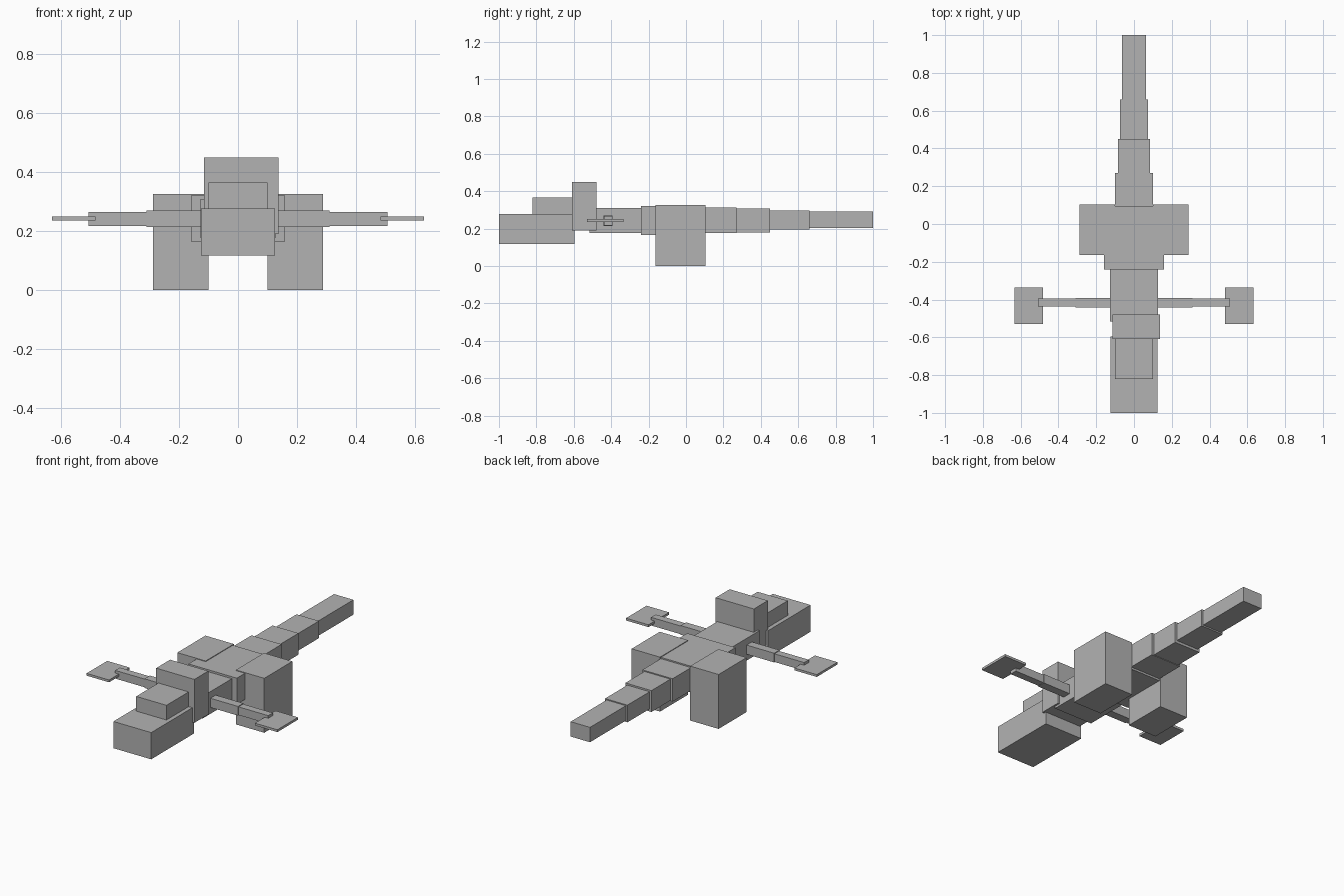
import bpy
import bmesh
from mathutils import Vector

cube = bpy.data.objects.get("Cube")
if cube:
    bpy.data.objects.remove(cube, do_unlink=True)

# Single plain grey finish
grey = bpy.data.materials.new("plain grey")
grey.use_nodes = True
colour = (0.45, 0.45, 0.45, 1.0)
grey.diffuse_color = colour
grey.node_tree.nodes["Principled BSDF"].inputs["Base Color"].default_value = colour


def block(name, x, y, z):
    """Flat-faced box spanning the given x, y and z ranges."""
    low, high = Vector((x[0], y[0], z[0])), Vector((x[1], y[1], z[1]))
    bm = bmesh.new()
    bmesh.ops.create_cube(bm, size=1)
    bmesh.ops.scale(bm, vec=high - low, verts=bm.verts)
    mesh = bpy.data.meshes.new(name)
    bm.to_mesh(mesh)
    bm.free()
    mesh.materials.append(grey)
    obj = bpy.data.objects.new(name, mesh)
    obj.location = (low + high) / 2
    bpy.context.collection.objects.link(obj)
    return obj


def pair(name, x, y, z):
    """Matching blocks on the left (+x) and right (-x)."""
    block("left_" + name, x, y, z)
    block("right_" + name, (-x[1], -x[0]), y, z)


# Head: long jaw, raised snout and tall skull
block("jaw", (-0.125, 0.125), (-1.0, -0.595), (0.117, 0.277))
block("snout", (-0.10, 0.10), (-0.82, -0.60), (0.27, 0.365))
block("skull", (-0.115, 0.138), (-0.61, -0.478), (0.19, 0.45))

# Trunk
block("chest", (-0.127, 0.127), (-0.515, -0.23), (0.177, 0.31))
block("hips", (-0.16, 0.16), (-0.24, 0.095), (0.165, 0.322))

# Hind legs
pair("leg", (0.10, 0.288), (-0.163, 0.103), (0.0, 0.326))

# Thin arms ending in flat paddle hands
pair("upper_arm", (0.11, 0.31), (-0.442, -0.392), (0.215, 0.27))
pair("forearm", (0.30, 0.507), (-0.438, -0.394), (0.217, 0.266))
pair("hand", (0.483, 0.632), (-0.53, -0.335), (0.236, 0.25))

# Tail segments taper towards the tip: half width, y range, z range
tail = [
    (0.10, (0.09, 0.27), (0.177, 0.314)),
    (0.086, (0.26, 0.45), (0.18, 0.308)),
    (0.074, (0.44, 0.66), (0.195, 0.298)),
    (0.064, (0.65, 1.0), (0.203, 0.292)),
]
for i, (half, y, z) in enumerate(tail, 1):
    block(f"tail_segment_{i}", (-half, half), y, z)
